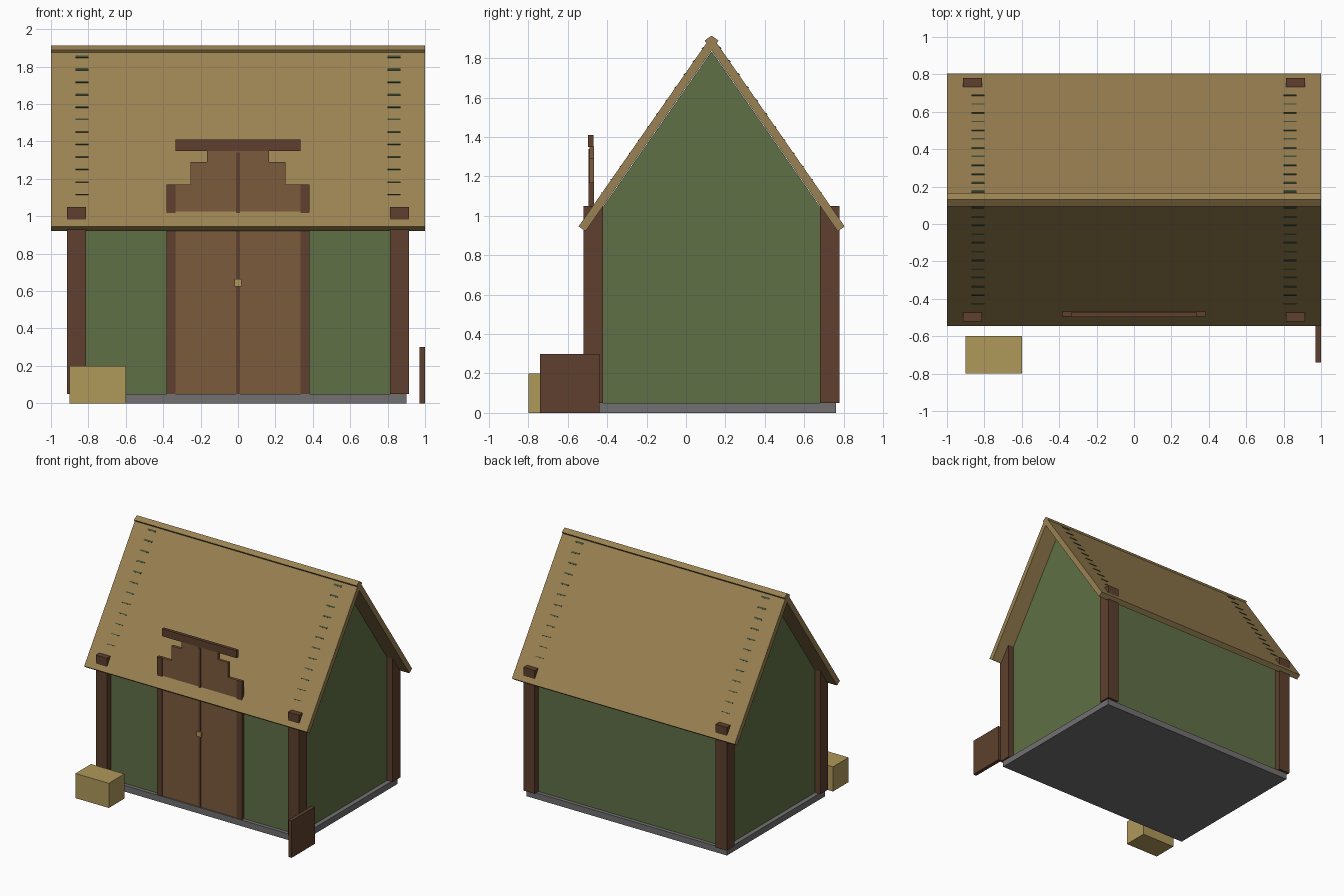
import bpy, bmesh, math
from mathutils import Vector

cube = bpy.data.objects.get("Cube")
if cube:
    bpy.data.objects.remove(cube, do_unlink=True)


def material(name, hex_code):
    srgb = [int(hex_code[i:i + 2], 16) / 255 for i in (0, 2, 4)]
    color = [c / 12.92 if c <= 0.04045 else ((c + 0.055) / 1.055) ** 2.4 for c in srgb] + [1]
    m = bpy.data.materials.new(name)
    m.use_nodes = True
    m.diffuse_color = color
    bsdf = next(n for n in m.node_tree.nodes if n.type == 'BSDF_PRINCIPLED')
    bsdf.inputs["Base Color"].default_value = color
    return m


THATCH = material("thatch", "9A8152")
STRAW = material("straw", "AF985A")
DARK_WOOD = material("dark_wood", "5E402E")
DOOR_WOOD = material("door_wood", "7B5B3C")
GREEN = material("green_wall", "607046")
MOSS = material("dark_moss", "3F4D33")
STONE = material("grey_stone", "727070")


def add_prism(bm, base, offset):
    """Extrude a flat outline along an offset vector."""
    face = bm.faces.new([bm.verts.new(p) for p in base])
    top = bmesh.ops.extrude_face_region(bm, geom=[face])["geom"]
    bmesh.ops.translate(bm, vec=offset, verts=[v for v in top if isinstance(v, bmesh.types.BMVert)])


def finish(name, bm, mat):
    bmesh.ops.recalc_face_normals(bm, faces=bm.faces)
    mesh = bpy.data.meshes.new(name)
    bm.to_mesh(mesh)
    bm.free()
    mesh.materials.append(mat)
    obj = bpy.data.objects.new(name, mesh)
    bpy.context.collection.objects.link(obj)
    return obj


def along_x(name, profiles, spans, mat):
    """Extrude (y, z) profiles over each x span."""
    bm = bmesh.new()
    for profile in profiles:
        for x0, x1 in spans:
            add_prism(bm, [(x0, y, z) for y, z in profile], Vector((x1 - x0, 0, 0)))
    return finish(name, bm, mat)


def along_y(name, outline, y0, y1, mat):
    """Extrude an (x, z) outline from y0 to y1."""
    bm = bmesh.new()
    add_prism(bm, [(x, y0, z) for x, z in outline], Vector((0, y1 - y0, 0)))
    return finish(name, bm, mat)


def box(name, x, y, z, mat):
    return along_y(name, [(x[0], z[0]), (x[1], z[0]), (x[1], z[1]), (x[0], z[1])], *y, mat)


# Shared layout
MID, RIDGE = 0.13, 1.914
SLOPE = math.radians(55.1)
HALF_X, HALF_Y = 0.863, 0.6


def on_roof(side, down, out):
    """Point at a distance down the slope and out from its surface."""
    return (MID + side * (down * math.cos(SLOPE) + out * math.sin(SLOPE)),
            RIDGE - down * math.sin(SLOPE) + out * math.cos(SLOPE))


# Foundation and walls
box("foundation", (-0.9, 0.9), (MID - 0.63, MID + 0.63), (0, 0.05), STONE)
eave = 1.835 - HALF_Y * math.tan(SLOPE)
along_x("gabled_walls", [[(MID - HALF_Y, 0.05), (MID + HALF_Y, 0.05), (MID + HALF_Y, eave),
                          (MID, 1.835), (MID - HALF_Y, eave)]], [(-HALF_X, HALF_X)], GREEN)

# Corner posts
for sx, side in ((-1, "right"), (1, "left")):
    for sy, end in ((-1, "front"), (1, "back")):
        cx, cy = sx * HALF_X, MID + sy * HALF_Y
        box(f"{end}_{side}_post", (cx - 0.05, cx + 0.05), (cy - 0.05, cy + 0.05),
            (0.05, 1.05), DARK_WOOD)

# Roof slabs with rows of small battens near both ends
for side, end in ((-1, "front"), (1, "back")):
    slab = [on_roof(side, d, o) for d, o in ((0, 0), (1.18, 0), (1.18, -0.043), (0, -0.043))]
    along_x(f"{end}_roof", [slab], [(-1, 1)], THATCH)
    battens = []
    for i in range(12):
        d, h = 0.076 + 0.0815 * i, 0.007 - 0.0004 * i
        battens.append([on_roof(side, a, o) for a, o in
                        ((d - h, -0.01), (d + h, -0.01), (d + h, 0.004), (d - h, 0.002))])
    along_x(f"{end}_roof_battens", battens, [(-0.87, -0.80), (0.80, 0.87)], MOSS)

# Stepped double door
steps = [(0.335, 0.05), (0.335, 1.17), (0.255, 1.17), (0.255, 1.29), (0.165, 1.29), (0.165, 1.352)]
outline = steps + [(-x, z) for x, z in reversed(steps)]
along_y("door_panels", outline, -0.490, -0.468, DOOR_WOOD)
for s, side in ((-1, "right"), (1, "left")):
    box(f"{side}_door_frame", sorted((s * 0.335, s * 0.382)), (-0.495, -0.468), (0.05, 1.17), DARK_WOOD)
box("door_lintel", (-0.335, 0.335), (-0.497, -0.470), (1.35, 1.41), DARK_WOOD)
box("door_center_strip", (-0.01, 0.01), (-0.495, -0.472), (0.05, 1.34), DARK_WOOD)
box("door_latch", (-0.02, 0.02), (-0.505, -0.48), (0.625, 0.665), STRAW)

# Yard items
box("straw_bale", (-0.9, -0.6), (-0.8, -0.6), (0, 0.2), STRAW)
box("side_board", (0.97, 1.0), (-0.74, -0.44), (0, 0.3), DARK_WOOD)
